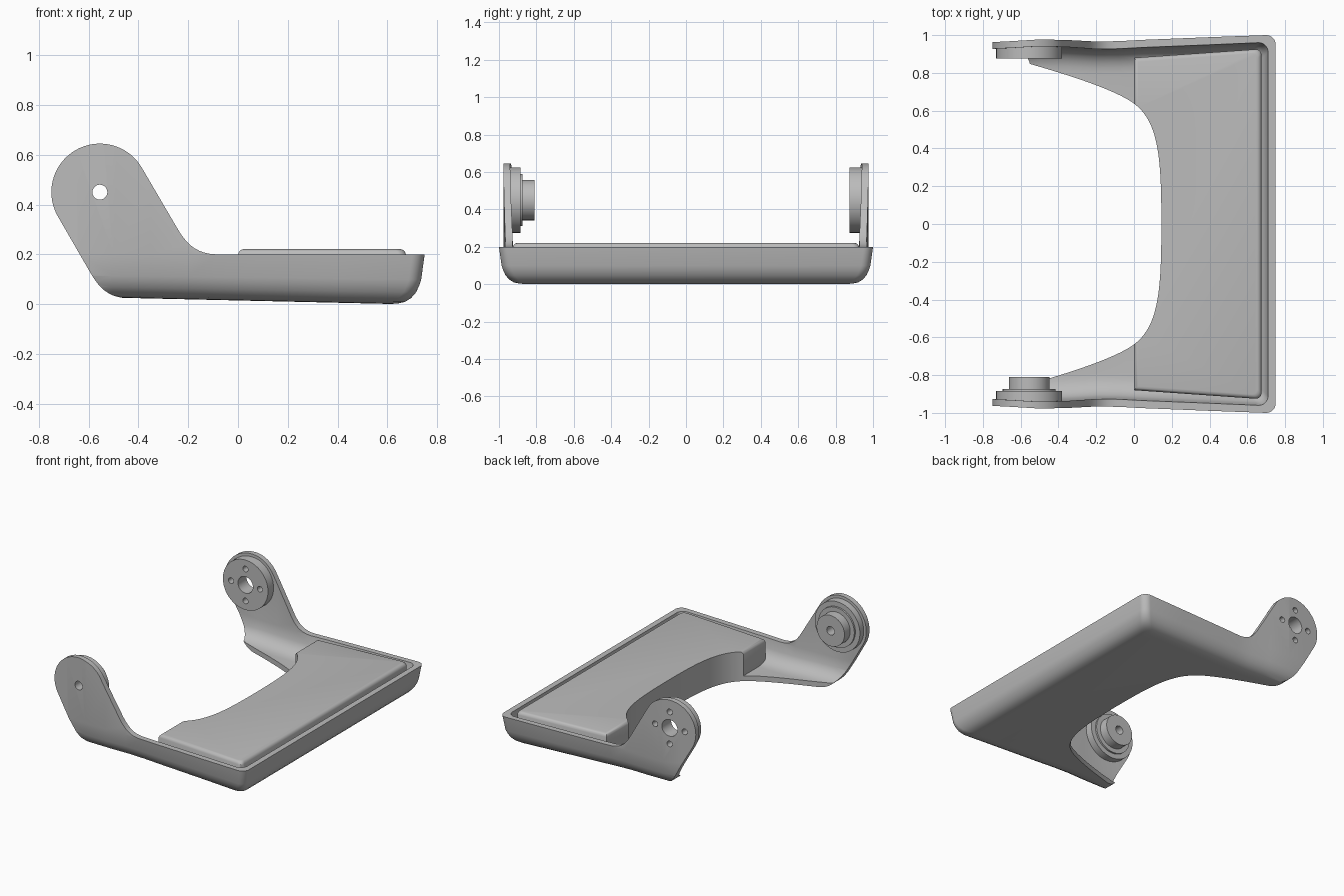
import bpy, bmesh, math
from mathutils import Vector, Matrix
from mathutils.geometry import interpolate_bezier

if "Cube" in bpy.data.objects:
    bpy.data.objects.remove(bpy.data.objects["Cube"])

grey = bpy.data.materials.new("plain grey")
grey.use_nodes = True
grey.diffuse_color = (0.5, 0.5, 0.5, 1)
grey.node_tree.nodes["Principled BSDF"].inputs["Base Color"].default_value = grey.diffuse_color


def finish(name, bm):
    bmesh.ops.recalc_face_normals(bm, faces=bm.faces)
    mesh = bpy.data.meshes.new(name)
    bm.to_mesh(mesh)
    bm.free()
    mesh.materials.append(grey)
    obj = bpy.data.objects.new(name, mesh)
    bpy.context.scene.collection.objects.link(obj)
    return obj


def loft(name, rings):
    """Closed solid through rings of equal point count."""
    bm = bmesh.new()
    loops = [[bm.verts.new(p) for p in ring] for ring in rings]
    n = len(loops[0])
    for a, b in zip(loops, loops[1:]):
        for i in range(n):
            j = (i + 1) % n
            bm.faces.new((a[i], a[j], b[j], b[i]))
    bm.faces.new(loops[0])
    bm.faces.new(loops[-1])
    return finish(name, bm)


def cylinder(name, x, z, radius, y0, y1, segments=48):
    bm = bmesh.new()
    place = Matrix.Translation((x, (y0 + y1) / 2, z)) @ Matrix.Rotation(math.pi / 2, 4, 'X')
    bmesh.ops.create_cone(bm, cap_ends=True, segments=segments, radius1=radius,
                          radius2=radius, depth=abs(y1 - y0), matrix=place)
    return finish(name, bm)


def combine(obj, tool, operation, keep=False):
    mod = obj.modifiers.new("combine", 'BOOLEAN')
    mod.operation, mod.object, mod.solver = operation, tool, 'EXACT'
    bpy.context.view_layer.update()
    result = obj.evaluated_get(bpy.context.evaluated_depsgraph_get())
    mesh = bpy.data.meshes.new_from_object(result)
    obj.modifiers.clear()
    obj.data = mesh
    if not keep:
        bpy.data.objects.remove(tool)


def bezier(a, b, c, d, n=16):
    pts = [Vector((p[0], p[1], 0)) for p in (a, b, c, d)]
    return [(p.x, p.y) for p in interpolate_bezier(*pts, n)]


def mirrored(half):
    """Close a half outline (+y) with its mirror image."""
    return half + [(x, -y) for x, y in reversed(half) if abs(y) > 1e-6]


def rounded_corner(x, y, r, n=8):
    return [(x - r + r * math.sin(t), y - r + r * math.cos(t))
            for t in (math.pi / 2 * i / n for i in range(n + 1))]


# Tray plan outline, inset and lifted slightly toward the arms
SIDE = [(-0.65, 0.968), (-0.5, 0.977), (-0.35, 0.974), (-0.2, 0.966),
        (-0.08, 0.968), (0.05, 0.975), (0.4, 0.989)]


def tray_ring(inset, z, left):
    half = [(left, 0.955 - inset)] + [(x, w - inset) for x, w in SIDE]
    half += rounded_corner(0.75 - inset, 1.0 - inset, 0.05)
    fade = max(0, 1 - z / 0.2)
    return [(x, y, z + fade * 0.025 * (0.65 - x) / 1.1) for x, y in mirrored(half)]


outer = [(0, 0.7), (0, 0.2), (0.014, 0.1), (0.022, 0.075), (0.035, 0.048),
         (0.055, 0.025), (0.08, 0.009), (0.11, 0.002), (0.14, 0)]
inner = [(0.035, 0.75), (0.04, 0.2), (0.05, 0.13), (0.062, 0.1), (0.082, 0.073),
         (0.11, 0.053), (0.14, 0.043), (0.17, 0.04)]
frame = loft("tray_and_arms", [tray_ring(i, z, -0.9) for i, z in outer])
combine(frame, loft("cavity", [tray_ring(i, z, -1.0) for i, z in inner]), 'DIFFERENCE')

# Side profile: flat rim, slanted arms with round ends
PX, PZ, PR = -0.555, 0.45, 0.195
profile = [(0.9, -0.05), (0.9, 0.2)]
profile += bezier((-0.08, 0.2), (-0.17, 0.2), (-0.21, 0.245), (-0.25, 0.315))
profile += [(PX + PR * math.cos(math.radians(a)), PZ + PR * math.sin(math.radians(a)))
            for a in range(30, 211, 5)]
profile += bezier((-0.6, 0.138), (-0.562, 0.072), (-0.53, 0.03), (-0.45, 0.024))
profile += [(-0.38, -0.05)]
combine(frame, loft("profile", [[(x, y, z) for x, z in profile] for y in (-1.2, 1.2)]),
        'INTERSECT')


# Raised solid deck inside the tray
def deck_ring(inset, z):
    half = [(inset, 0.88 - inset)] + rounded_corner(0.675 - inset, 0.925 - inset, 0.03)
    return [(x, y, z) for x, y in mirrored(half)]


deck = [(0, 0.045), (0, 0.2), (0.005, 0.211), (0.012, 0.218), (0.022, 0.221)]
combine(frame, loft("deck", [deck_ring(i, z) for i, z in deck]), 'UNION')

# Sweeping open bay between the arms
half = [(-1.1, 0.85)]
half += bezier((-0.56, 0.85), (-0.35, 0.79), (-0.08, 0.705), (0.01, 0.63), 20)
half += bezier((0.01, 0.63), (0.13, 0.53), (0.145, 0.35), (0.145, 0), 24)[1:]
bay = mirrored(half)
combine(frame, loft("bay", [[(x, y, z) for x, y in bay] for z in (-0.2, 0.9)]), 'DIFFERENCE')

# Round mounts on the inner faces of the arms
back_mount = cylinder("back_mount_disc", PX, PZ, 0.175, 0.875, 0.955, 64)
front_mount = cylinder("front_mount_disc", PX, PZ, 0.175, -0.955, -0.885, 64)
combine(front_mount, cylinder("step", PX, PZ, 0.14, -0.92, -0.873, 64), 'UNION')
combine(front_mount, cylinder("pin", PX, PZ, 0.108, -0.9, -0.81, 64), 'UNION')

# Pivot hole at the front; centre bore and four screw holes at the back
holes = [(front_mount, 0, 0, 0.03, -1), (back_mount, 0, 0, 0.058, 1)]
holes += [(back_mount, 0.112 * dx, 0.112 * dz, 0.02, 1)
          for dx, dz in ((1, 0), (-1, 0), (0, 1), (0, -1))]
for mount, dx, dz, radius, side in holes:
    drill = cylinder("drill", PX + dx, PZ + dz, radius, side * 0.7, side * 1.1, 32)
    combine(frame, drill, 'DIFFERENCE', keep=True)
    combine(mount, drill, 'DIFFERENCE')

# Smooth curved faces, keep edges crisp
bpy.ops.object.select_all(action='DESELECT')
for obj in (frame, front_mount, back_mount):
    obj.select_set(True)
bpy.context.view_layer.objects.active = frame
bpy.ops.object.shade_smooth_by_angle(angle=math.radians(30))
